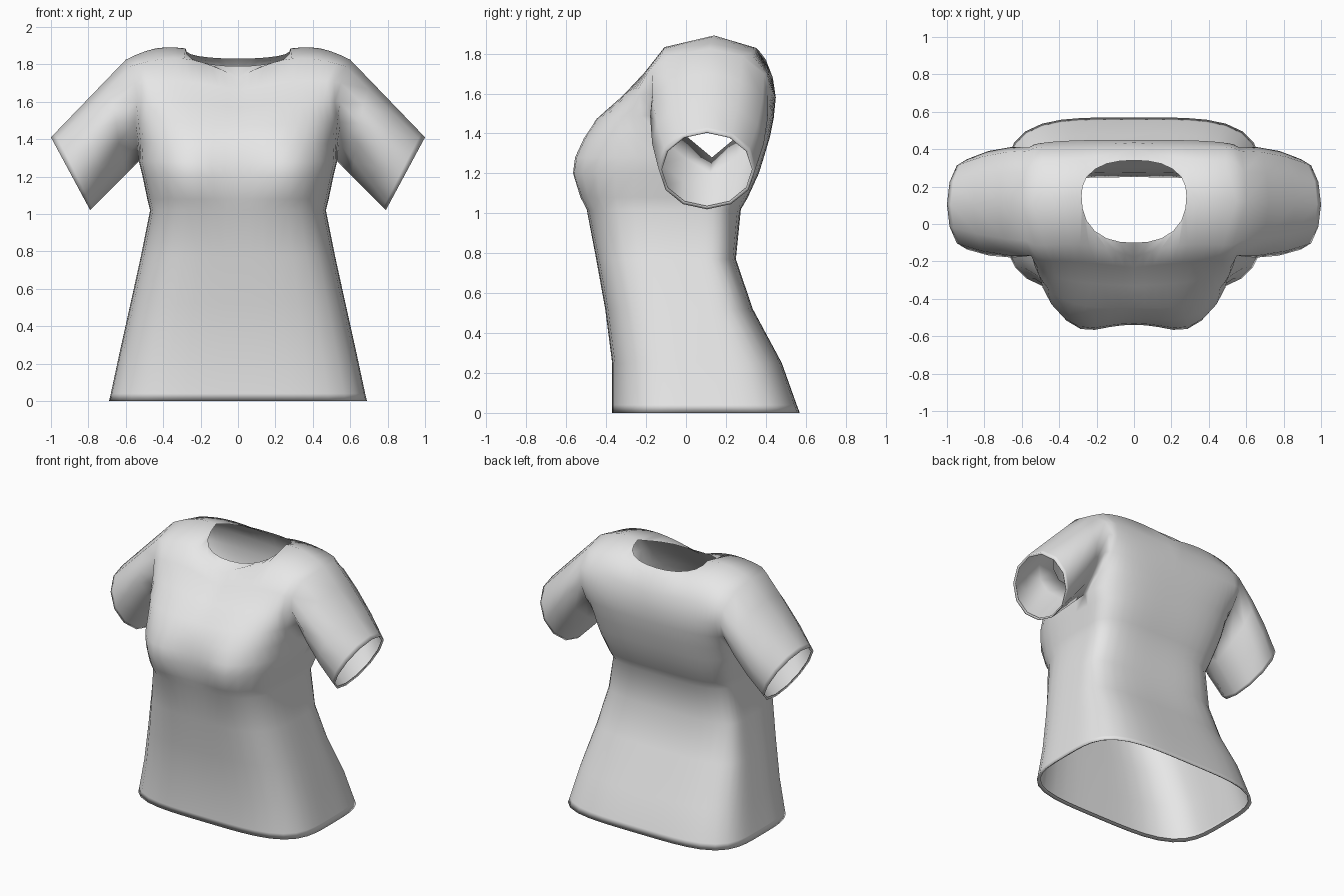
import bpy
import bmesh
from math import sin, cos, pi, exp
from mathutils import Vector

if "Cube" in bpy.data.objects:
    bpy.data.objects.remove(bpy.data.objects["Cube"], do_unlink=True)

COLS = 12       # columns from the centre line to the side
NECK = 6        # columns that end on the neckline

# Body below the underarm: height, half width, front y, side y, back y
body_rows = [
    (0.012, 0.67, -0.35, 0.10, 0.55),
    (0.00, 0.69, -0.37, 0.10, 0.57),
    (0.04, 0.68, -0.37, 0.10, 0.555),
    (0.25, 0.635, -0.37, 0.09, 0.48),
    (0.52, 0.575, -0.405, 0.06, 0.335),
    (0.77, 0.52, -0.45, 0.04, 0.25),
    (1.02, 0.47, -0.50, 0.04, 0.275),
    (1.08, 0.485, -0.53, 0.06, 0.31),
    (1.20, 0.51, -0.56, 0.10, 0.365),
]
# Panels beside the armhole: centre y, centre z, armhole edge, arch height
front_rows = [
    (-0.55, 1.28, (0.53, 0.13, 1.28), 0),
    (-0.515, 1.37, (0.54, 0.01, 1.38), 0),
    (-0.45, 1.47, (0.55, -0.11, 1.49), 0),
    (-0.33, 1.57, (0.545, -0.17, 1.60), 0.01),
    (-0.235, 1.66, (0.55, -0.17, 1.70), 0.03),
    (-0.175, 1.73, (0.575, -0.09, 1.79), 0.07),
]
back_rows = [
    (0.39, 1.28, (0.53, 0.13, 1.28), 0),
    (0.42, 1.38, (0.54, 0.25, 1.38), 0),
    (0.44, 1.48, (0.55, 0.36, 1.49), 0),
    (0.45, 1.58, (0.56, 0.41, 1.60), 0),
    (0.435, 1.68, (0.57, 0.39, 1.70), 0.015),
    (0.40, 1.77, (0.59, 0.28, 1.79), 0.05),
]
STEPS = len(front_rows)
shoulder_tip = Vector((0.60, 0.12, 1.825))
neck_side = Vector((0.28, 0.15, 1.885))


def rounded(t, n):
    """Point on a unit rounded-box quarter, evenly spread by angle."""
    s, c = sin(t * pi / 2), cos(t * pi / 2)
    r = (s ** n + c ** n) ** (-1 / n)
    return s * r, c * r


def panel_row(cy, cz, edge, n, flat=0.0, arch=0.0):
    """Row from the centre line to the side edge; flat spaces it evenly in x."""
    pts = []
    side = 1 if cy > edge[1] else -1
    for i in range(COLS + 1):
        t = i / COLS
        u, v = rounded(t, n)
        u += (t - u) * flat
        v += ((1 - t ** n) ** (1 / n) - v) * flat
        x = edge[0] * u
        y = edge[1] + (cy - edge[1]) * v - side * arch * 0.8 * sin(pi * t)
        z = cz + (edge[2] - cz) * t + arch * sin(pi * t)
        if side < 0:        # bust fullness either side of the centre
            near = exp(-((z - 1.22) / 0.15) ** 2)
            y -= 0.045 * near * (exp(-((x - 0.28) / 0.14) ** 2) - 0.5) * v
        pts.append(Vector((x, y, z)))
    return pts


def top_row(cy, cz):
    """Neckline, then the shoulder seam out to the sleeve."""
    pts = []
    for i in range(NECK + 1):
        u, v = rounded(i / NECK, 2.4)
        pts.append(Vector((neck_side.x * u,
                           neck_side.y + (cy - neck_side.y) * v,
                           cz + (neck_side.z - cz) * (i / NECK) ** 2)))
    for i in range(1, COLS - NECK + 1):
        s = i / (COLS - NECK)
        p = neck_side.lerp(shoulder_tip, s)
        p.z += 0.03 * sin(pi * s)
        pts.append(p)
    return pts


def loft(bm, rows, closed=False):
    grid = [[bm.verts.new(p) for p in row] for row in rows]
    count = len(rows[0])
    for a, b in zip(grid, grid[1:]):
        for i in range(count if closed else count - 1):
            j = (i + 1) % count
            bm.faces.new((a[i], a[j], b[j], b[i]))


bm = bmesh.new()

# Front and back panels
front = [panel_row(yf, z, (w, ys, z), 3.8) for z, w, yf, ys, yb in body_rows]
back = [panel_row(yb, z, (w, ys, z), 4) for z, w, yf, ys, yb in body_rows]
for rows, table in ((front, front_rows), (back, back_rows)):
    for k, (cy, cz, edge, arch) in enumerate(table):
        f = k / (STEPS - 1)
        rows.append(panel_row(cy, cz, edge, 3.8 - 1.6 * f, f, arch))
front.append(top_row(-0.10, 1.79))
back.append(top_row(0.34, 1.83))
loft(bm, front)
loft(bm, back)

# Sleeve from the armhole to the cuff, with a small turned-in edge
armhole = [Vector(r[2]) for r in front_rows] + [shoulder_tip]
armhole += [Vector(r[2]) for r in reversed(back_rows[1:])]
centre = Vector((0.895, 0.105, 1.215))
cuff = []
for k in range(len(armhole)):
    a = pi * k / STEPS
    cuff.append(centre + Vector((-0.105 * cos(a), -0.24 * sin(a), -0.195 * cos(a))))
rings = []
for t in (0, 0.3, 0.65, 0.95, 1):
    ring = [p.lerp(q, t) for p, q in zip(armhole, cuff)]
    for k, p in enumerate(ring):
        p.y -= 0.025 * sin(pi * t) * sin(pi * k / STEPS)
    rings.append(ring)
rings.append([p.lerp(centre, 0.06) - Vector((0.008, 0, -0.005)) for p in cuff])
loft(bm, rings, closed=True)

# Weld the seams and face everything outward
bmesh.ops.remove_doubles(bm, verts=bm.verts[:], dist=0.0005)
bmesh.ops.recalc_face_normals(bm, faces=bm.faces[:])
bm.normal_update()
chest = min(bm.faces, key=lambda f: f.calc_center_median().y)
if chest.normal.y > 0:
    bmesh.ops.reverse_faces(bm, faces=bm.faces[:])
mesh = bpy.data.meshes.new("shirt")
bm.to_mesh(mesh)
bm.free()

shirt = bpy.data.objects.new("shirt", mesh)
bpy.context.collection.objects.link(shirt)

# Grey cloth
cloth = bpy.data.materials.new("grey cloth")
cloth.use_nodes = True
grey = (0.8, 0.8, 0.8, 1)
cloth.diffuse_color = grey
cloth.node_tree.nodes["Principled BSDF"].inputs["Base Color"].default_value = grey
mesh.materials.append(cloth)
for poly in mesh.polygons:
    poly.use_smooth = True

# Other half
mirror = shirt.modifiers.new("mirror", 'MIRROR')
mirror.use_clip = True
mirror.merge_threshold = 0.001
